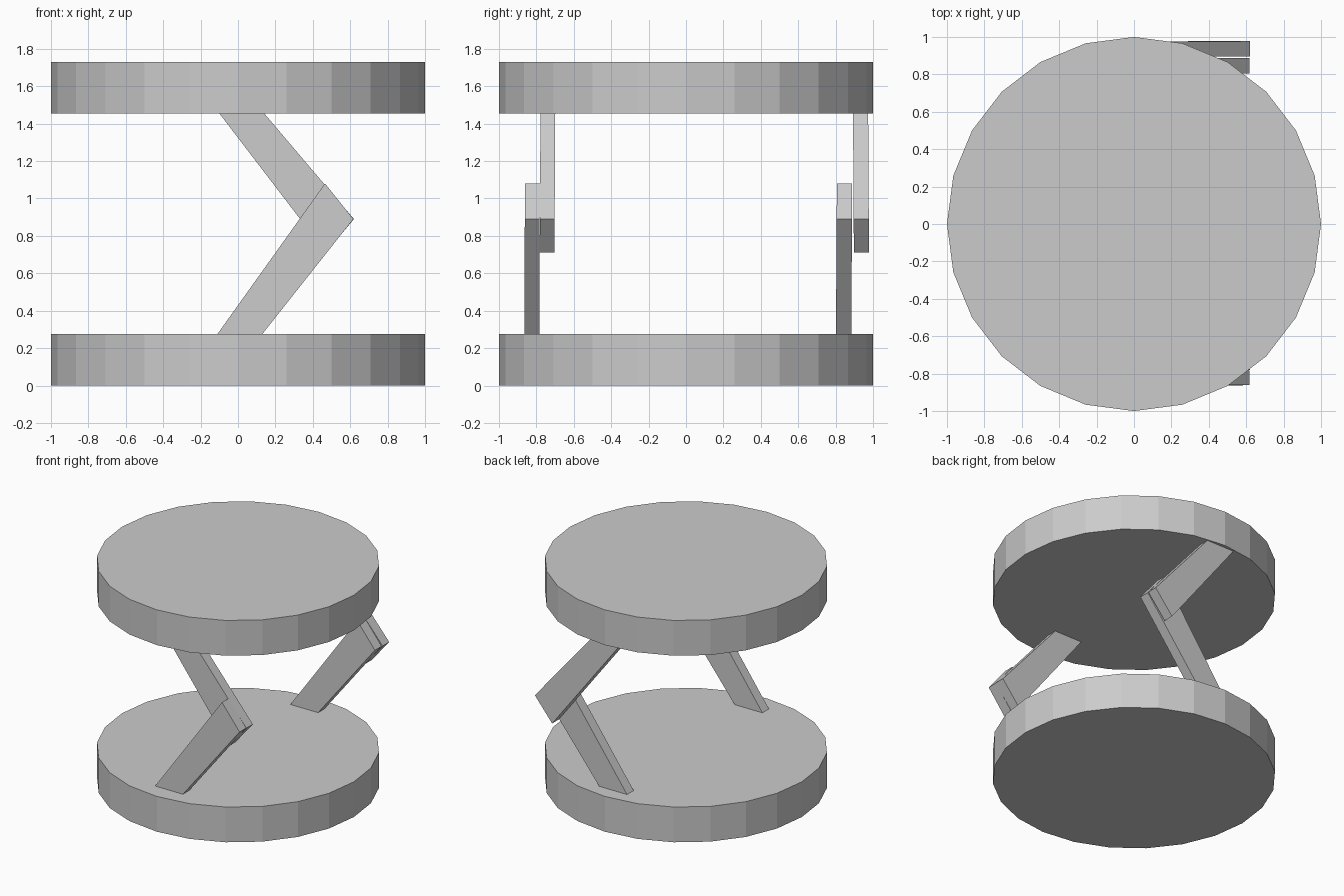
import bpy, bmesh

if "Cube" in bpy.data.objects:
    bpy.data.objects.remove(bpy.data.objects["Cube"])


def disc(name, z0, z1):
    bpy.ops.mesh.primitive_cylinder_add(vertices=24, radius=1, depth=z1 - z0,
                                        location=(0, 0, (z0 + z1) / 2))
    ob = bpy.context.object
    ob.name = name
    # vertices every 15 degrees, starting on the x axis
    return ob


def arm(name, profile, y0, y1, lean):
    """Extrude an xz profile from y0 to y1, leaning slightly in y with height."""
    bm = bmesh.new()
    zm = sum(z for _, z in profile) / len(profile)
    near, far = ([bm.verts.new((x, y + lean * (z - zm), z)) for x, z in profile]
                 for y in (y0, y1))
    bm.faces.new(near)
    bm.faces.new(far[::-1])
    n = len(profile)
    for i in range(n):
        j = (i + 1) % n
        bm.faces.new((near[j], near[i], far[i], far[j]))
    bmesh.ops.recalc_face_normals(bm, faces=bm.faces)
    me = bpy.data.meshes.new(name)
    bm.to_mesh(me)
    bm.free()
    ob = bpy.data.objects.new(name, me)
    bpy.context.collection.objects.link(ob)
    return ob


# Round plates
disc("bottom_plate", 0, 0.275)
disc("top_plate", 1.455, 1.73)

# Folding arms: slanted bars cut flat where they meet the plates
lower = [(-0.11, 0.275), (0.13, 0.275), (0.617, 0.89), (0.465, 1.08)]
upper = [(-0.10, 1.455), (0.14, 1.455), (0.62, 0.89), (0.47, 0.71)]

arm("front_lower_arm", lower, -0.863, -0.783, 0.004)
arm("front_upper_arm", upper, -0.780, -0.701, 0.006)
arm("back_lower_arm", lower, 0.804, 0.886, 0.006)
arm("back_upper_arm", upper, 0.895, 0.976, -0.006)
